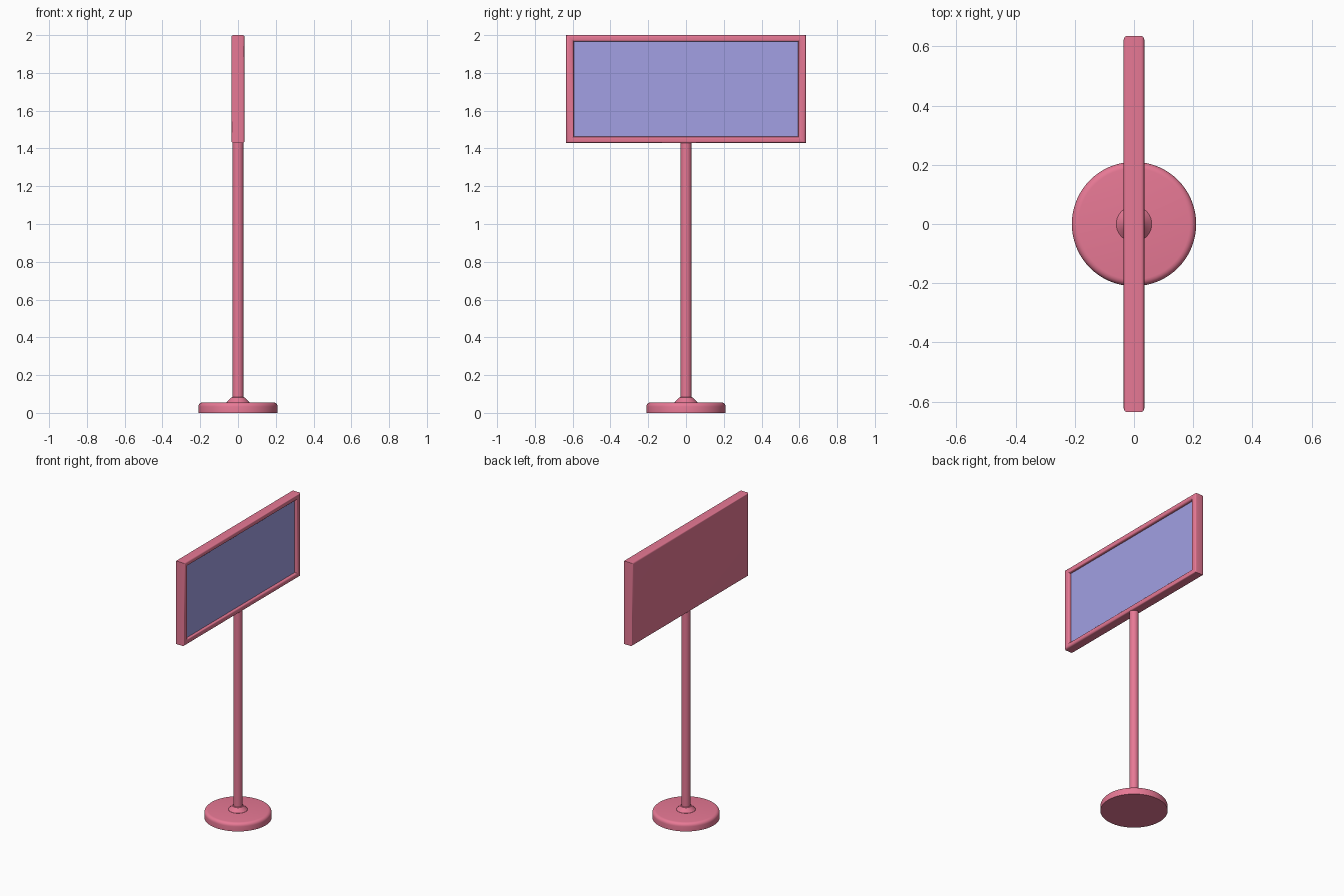
import bpy, bmesh
from math import sin, cos, pi, radians

if "Cube" in bpy.data.objects:
    bpy.data.objects.remove(bpy.data.objects["Cube"])


def material(name, color):
    m = bpy.data.materials.new(name)
    m.diffuse_color = (*color, 1)
    m.use_nodes = True
    m.node_tree.nodes["Principled BSDF"].inputs["Base Color"].default_value = m.diffuse_color
    return m


red = material("red_paint", (0.80, 0.19, 0.30))
blue = material("blue_panel", (0.36, 0.35, 0.77))


def loft(name, rings, mat):
    """Skin a list of equal-length closed rings and cap both ends."""
    bm = bmesh.new()
    loops = [[bm.verts.new(p) for p in ring] for ring in rings]
    n = len(loops[0])
    for a, b in zip(loops, loops[1:]):
        for i in range(n):
            j = (i + 1) % n
            bm.faces.new((a[i], a[j], b[j], b[i]))
    bm.faces.new(loops[0][::-1])
    bm.faces.new(loops[-1])
    bmesh.ops.recalc_face_normals(bm, faces=bm.faces)
    mesh = bpy.data.meshes.new(name)
    bm.to_mesh(mesh)
    bm.free()
    mesh.materials.append(mat)
    ob = bpy.data.objects.new(name, mesh)
    bpy.context.collection.objects.link(ob)
    bpy.ops.object.select_all(action='DESELECT')
    ob.select_set(True)
    bpy.context.view_layer.objects.active = ob
    bpy.ops.object.shade_smooth_by_angle(angle=radians(35))
    return ob


def turned(name, profile, mat, sides=48):
    rings = [[(r * cos(2 * pi * i / sides), r * sin(2 * pi * i / sides), z)
              for i in range(sides)] for r, z in profile]
    return loft(name, rings, mat)


def arc(cx, cy, r, start, end, steps=5):
    angles = [radians(start + (end - start) * i / steps) for i in range(steps + 1)]
    return [(cx + r * cos(a), cy + r * sin(a)) for a in angles]


def rectangle(inset, x):
    y, z = 0.635 - 1.2 * inset, 0.286 - inset
    return [(x, s * y, 1.714 + t * z) for s, t in ((-1, -1), (1, -1), (1, 1), (-1, 1))]


# Round foot, collar and pole
turned("base", [(0.21, 0)] + arc(0.188, 0.033, 0.022, 0, 90), red, 64)
turned("collar", [(0.06, 0.053), (0.06, 0.056), (0.046, 0.070), (0.036, 0.082), (0.028, 0.084)], red)
turned("pole", [(0.029, 0.05), (0.029, 1.44)], red, 32)

# Sign housing: mitred frame with rounded edges, flat back and recessed front
B = 0.012
profile = (arc(B, -0.035 + B, B, 270, 180)
           + arc(B, 0.035 - B, B, 180, 90)
           + arc(0.034 - B, 0.035 - B, B, 90, 0)
           + [(0.034, 0.012)])
loft("sign_frame", [rectangle(d, x) for d, x in profile], red)

# Display panel set into the recess
loft("sign_panel", [rectangle(0.034, 0.010), rectangle(0.034, 0.015)], blue)
